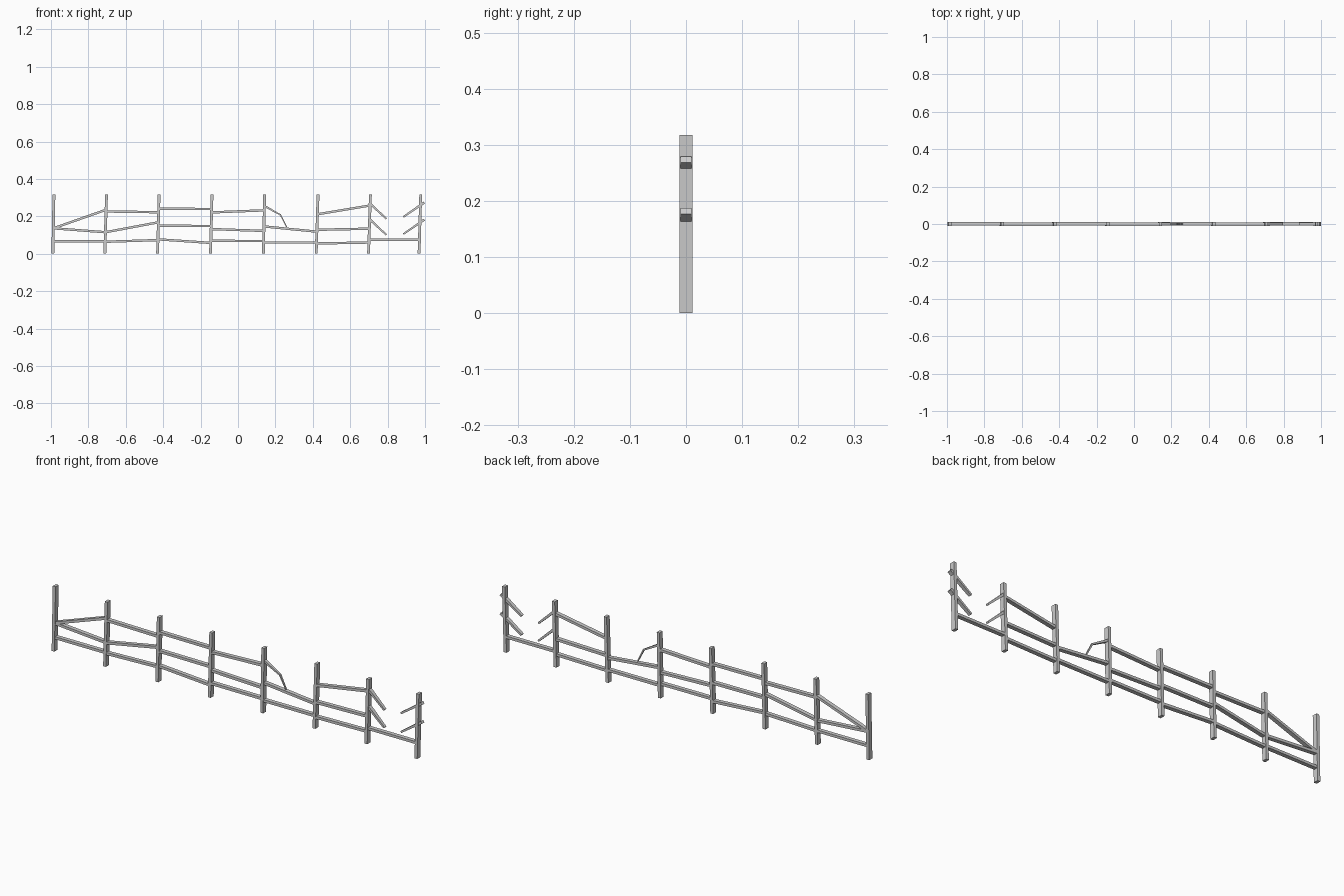
import bpy, bmesh
from mathutils import Vector

if "Cube" in bpy.data.objects:
    bpy.data.objects.remove(bpy.data.objects["Cube"])


def bar(name, a, b, size_a, size_b=None, y=0.0, vertical=False):
    """Four-sided bar from a to b (x, z); sizes are (thickness, depth)."""
    size_b = size_b or size_a
    a, b = Vector((a[0], y, a[1])), Vector((b[0], y, b[1]))
    d = (b - a).normalized()
    # posts keep level ends, rails are cut square
    n = Vector((1, 0, 0)) if vertical else Vector((-d.z, 0, d.x))
    bm = bmesh.new()
    rings = []
    for p, (t, w) in ((a, size_a), (b, size_b)):
        rings.append([bm.verts.new(p + n * (i * t / 2) + Vector((0, j * w / 2, 0)))
                      for i, j in ((-1, -1), (1, -1), (1, 1), (-1, 1))])
    for i in range(4):
        k = (i + 1) % 4
        bm.faces.new((rings[0][i], rings[0][k], rings[1][k], rings[1][i]))
    bm.faces.new(rings[0][::-1])
    bm.faces.new(rings[1])
    bmesh.ops.recalc_face_normals(bm, faces=bm.faces)
    me = bpy.data.meshes.new(name)
    bm.to_mesh(me)
    bm.free()
    ob = bpy.data.objects.new(name, me)
    bpy.context.collection.objects.link(ob)


# Leaning posts
feet = [-0.990, -0.712, -0.430, -0.147, 0.136, 0.418, 0.698, 0.968]
tops = [-0.984, -0.703, -0.422, -0.139, 0.142, 0.428, 0.708, 0.977]
for f, t in zip(feet, tops):
    bar("post", (f, 0), (t, 0.318), (0.015, 0.024), vertical=True)


def post_x(i, z):
    return feet[i] + (tops[i] - feet[i]) * z / 0.318


# Whole rails: bay -> heights at left and right post
lower = {0: (.066, .066), 1: (.064, .073), 2: (.077, .058), 3: (.069, .068),
         4: (.060, .060), 5: (.055, .060), 6: (.075, .075)}
middle = {0: (.136, .115), 1: (.115, .168), 2: (.150, .148), 3: (.132, .122),
          4: (.146, .118), 5: (.128, .134)}
upper = {0: (.136, .235), 1: (.226, .222), 2: (.241, .239), 3: (.221, .232),
         5: (.211, .258)}
for name, rails in (("lower_rail", lower), ("middle_rail", middle), ("upper_rail", upper)):
    for i, (l, r) in rails.items():
        bar(name, (post_x(i, l), l), (post_x(i + 1, r), r), (0.0125, 0.020),
            y=0.001 if i % 2 == 0 else -0.001)

# Snapped top rail hanging in two thin pieces
bar("snapped_rail", (0.141, 0.256), (0.228, 0.207), (0.011, 0.018), (0.007, 0.010))
bar("snapped_rail_end", (0.226, 0.210), (0.260, 0.143), (0.007, 0.010), (0.005, 0.006))

# Broken stubs either side of the gap in the last bay
for z in (0.270, 0.184):
    bar("left_stub", (0.704, z), (0.793, z - 0.083), (0.0125, 0.020), (0.009, 0.014))
for z in (0.274, 0.182):
    bar("right_stub", (0.996, z), (0.884, z - 0.077), (0.0125, 0.020), (0.009, 0.016))
